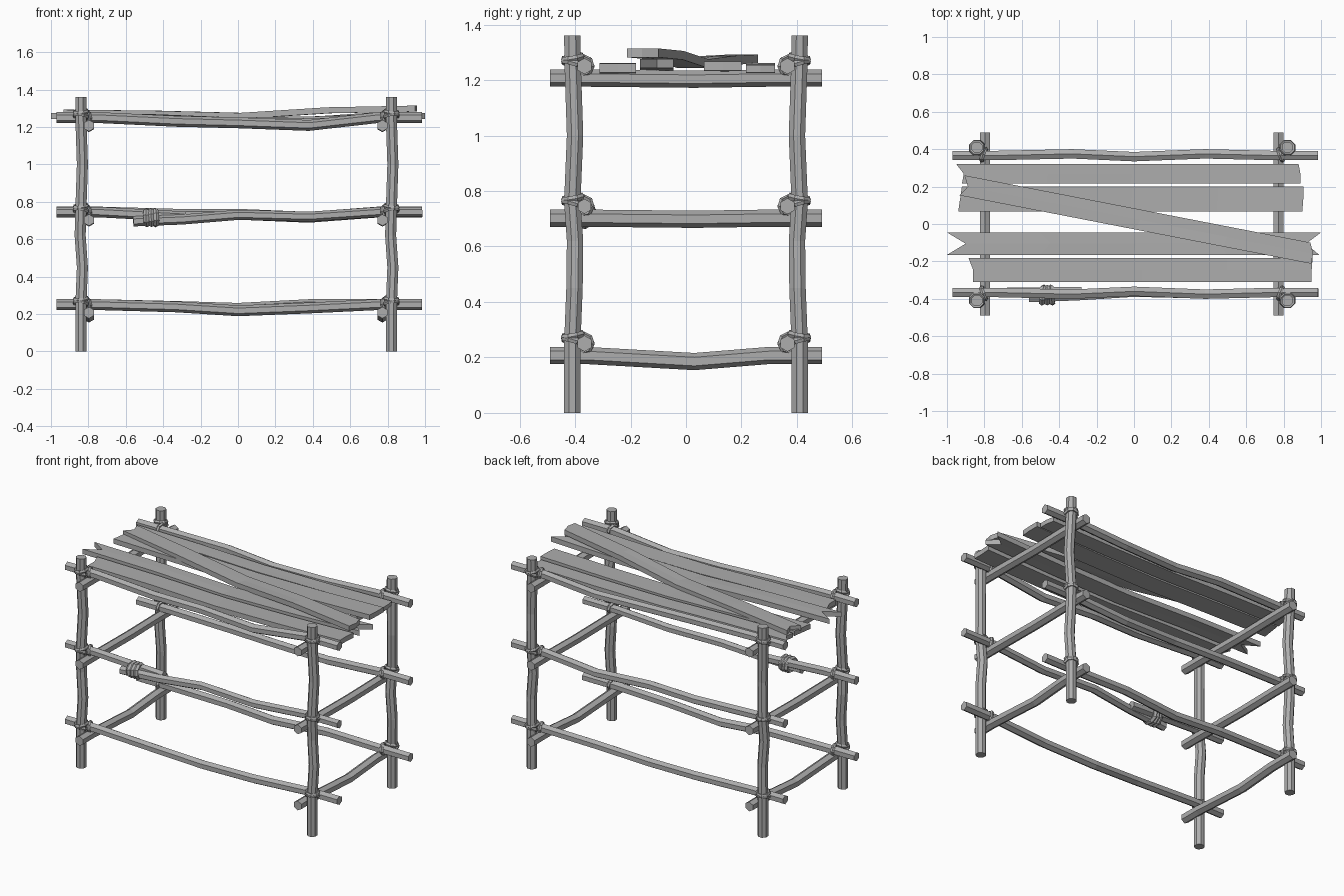
import bpy, bmesh, math
from mathutils import Vector, Matrix

cube = bpy.data.objects.get("Cube")
if cube:
    bpy.data.objects.remove(cube)

wood = bpy.data.materials.new("plain grey")
wood.use_nodes = True
GREY = (0.42, 0.42, 0.42, 1)
wood.diffuse_color = GREY
wood.node_tree.nodes["Principled BSDF"].inputs["Base Color"].default_value = GREY


def finish(name, bm):
    bmesh.ops.recalc_face_normals(bm, faces=bm.faces[:])
    mesh = bpy.data.meshes.new(name)
    bm.to_mesh(mesh)
    bm.free()
    mesh.materials.append(wood)
    obj = bpy.data.objects.new(name, mesh)
    bpy.context.collection.objects.link(obj)
    return obj


def stick(name, points, radius, sides=6):
    """Faceted rod swept along a bent path, with flat end caps."""
    bm = bmesh.new()
    pts = [Vector(p) for p in points]
    axis = (pts[-1] - pts[0]).normalized()
    up = Vector((0, 1, 0)) if abs(axis.z) > 0.5 else Vector((0, 0, 1))
    side = axis.cross(up).normalized()
    up = side.cross(axis)
    rings = []
    for p in pts:
        angles = [math.tau * (i + 0.5) / sides for i in range(sides)]
        rings.append([bm.verts.new(p + radius * (side * math.cos(a) + up * math.sin(a)))
                      for a in angles])
    for a, b in zip(rings, rings[1:]):
        for i in range(sides):
            j = (i + 1) % sides
            bm.faces.new((a[i], a[j], b[j], b[i]))
    bm.faces.new(rings[0])
    bm.faces.new(rings[-1])
    return finish(name, bm)


def rope(name, centre, axis, radius, thick=0.009, stretch=1.0):
    """Faceted rope loop around the given axis."""
    bm = bmesh.new()
    turn = Vector((0, 0, 1)).rotation_difference(Vector(axis)).to_matrix()
    n, m = 8, 5
    grid = []
    for i in range(n):
        a = math.tau * (i + 0.5) / n
        row = []
        for k in range(m):
            b = math.tau * k / m
            r = radius + thick * math.cos(b)
            p = Vector((r * math.cos(a), r * math.sin(a) * stretch, thick * 1.3 * math.sin(b)))
            row.append(bm.verts.new(Vector(centre) + turn @ p))
        grid.append(row)
    for i in range(n):
        for k in range(m):
            i2, k2 = (i + 1) % n, (k + 1) % m
            bm.faces.new((grid[i][k], grid[i2][k], grid[i2][k2], grid[i][k2]))
    return finish(name, bm)


def plank(name, centre, width, left, right, heights, angle=0, thick=0.032):
    """Sagging board; left and right give the ragged end at three points across."""
    bm = bmesh.new()
    n = len(heights) - 1
    rows = []
    for j in range(3):
        y = (j - 1) * width / 2
        rows.append([bm.verts.new((left[j] + (right[j] - left[j]) * i / n, y, h))
                     for i, h in enumerate(heights)])
    for a, b in zip(rows, rows[1:]):
        for i in range(n):
            bm.faces.new((a[i], a[i + 1], b[i + 1], b[i]))
    top = bm.faces[:]
    under = bmesh.ops.extrude_face_region(bm, geom=top, use_keep_orig=True)
    bmesh.ops.translate(bm, vec=(0, 0, -thick),
                        verts=[v for v in under["geom"] if isinstance(v, bmesh.types.BMVert)])
    bm.transform(Matrix.Translation((centre[0], centre[1], 0)) @ Matrix.Rotation(angle, 4, 'Z'))
    return finish(name, bm)


LEVELS = {"bottom": 0.25, "middle": 0.745, "top": 1.25}
POLES = {"right": -0.84, "left": 0.82}
ENDS = {"front": -1, "back": 1}

# Upright poles, slightly bowed between the joints
for side, x in POLES.items():
    for end, s in ENDS.items():
        path = [(x, s * 0.41, 0), (x, s * 0.41, 0.25), (x + 0.008, s * 0.402, 0.45),
                (x - 0.004, s * 0.4, 0.62), (x, s * 0.41, 0.76), (x + 0.008, s * 0.4, 1.0),
                (x, s * 0.408, 1.24), (x, s * 0.41, 1.36)]
        stick(f"{end}_{side}_pole", path, 0.032, 8)

# Cross rails from front to back; the lowest pair is bent
for side, x in {"right": -0.797, "left": 0.772}.items():
    for level, z in LEVELS.items():
        dip = 0.022 if level == "bottom" else 0.004
        path = [(x, -0.49, z - 0.043), (x, -0.36, z - 0.043), (x, 0.03, z - 0.043 - dip),
                (x, 0.3, z - 0.043), (x, 0.49, z - 0.043)]
        stick(f"{level}_{side}_cross_rail", path, 0.031)

# Long rails with an uneven sag
SAG = {("front", "bottom"): (-0.012, -0.033, -0.018), ("back", "bottom"): (-0.01, -0.02, 0.0),
       ("back", "middle"): (-0.012, -0.012, -0.028), ("front", "top"): (-0.02, -0.028, -0.042),
       ("back", "top"): (-0.004, -0.022, -0.025)}
for (end, level), (a, b, c) in SAG.items():
    s, z = ENDS[end], LEVELS[level]
    path = [(-0.97, s * 0.366, z), (-0.75, s * 0.366, z), (-0.33, s * 0.375, z + a),
            (0, s * 0.36, z + b), (0.38, s * 0.375, z + c), (0.75, s * 0.366, z),
            (0.985, s * 0.366, z)]
    stick(f"{end}_{level}_long_rail", path, 0.029)

# Broken middle front rail, spliced from two overlapping pieces
z = LEVELS["middle"]
stick("front_spliced_rail_short",
      [(-0.97, -0.366, z), (-0.75, -0.366, z), (-0.28, -0.36, z - 0.025)], 0.028)
stick("front_spliced_rail_long",
      [(-0.56, -0.395, 0.695), (-0.3, -0.385, 0.705), (0, -0.366, z - 0.015),
       (0.38, -0.375, z - 0.025), (0.75, -0.366, z), (0.985, -0.366, z)], 0.027)
for i in range(3):
    rope(f"splice_rope_{i + 1}", (-0.487 + i * 0.023, -0.38, 0.715), (1, 0.1 * (i - 1), 0.05),
         0.042, 0.012, 1.1)

# Rope lashings where the rails meet the poles
for side, x in POLES.items():
    out = -1 if x < 0 else 1
    for end, s in ENDS.items():
        for level, z in LEVELS.items():
            tag = f"{level}_{end}_{side}"
            y = s * 0.408
            rope(f"{tag}_upper_lashing", (x, y, z + 0.03), (0.1 * out, 0.18 * s, 1), 0.037)
            rope(f"{tag}_lower_lashing", (x, y, z + 0.008), (-0.15 * out, -0.3 * s, 1), 0.038)
            rope(f"{tag}_rail_lashing", (x - out * 0.036, s * 0.37, z), (1, 0.35 * s * out, 0.1), 0.034)

# Tabletop boards with split ends
plank("back_board", (0, 0.268), 0.105, (-0.92, -0.91, -0.95), (0.89, 0.89, 0.88),
      (1.262, 1.257, 1.245, 1.247, 1.255), thick=0.028)
plank("inner_back_board", (0, 0.133), 0.135, (-0.94, -0.93, -0.92), (0.9, 0.905, 0.905),
      (1.27, 1.262, 1.25, 1.255, 1.267))
plank("inner_front_board", (0, -0.105), 0.12, (-1.0, -0.9, -1.0), (0.99, 0.92, 1.0),
      (1.275, 1.268, 1.25, 1.258, 1.275))
plank("front_board", (0, -0.246), 0.13, (-0.86, -0.86, -0.885), (0.95, 0.95, 0.955),
      (1.262, 1.257, 1.243, 1.248, 1.26))
plank("diagonal_board", (0.02, 0.024), 0.11, (-0.96, -0.925, -0.955), (0.955, 0.955, 0.93),
      (1.292, 1.287, 1.275, 1.305, 1.314), math.radians(-11))
